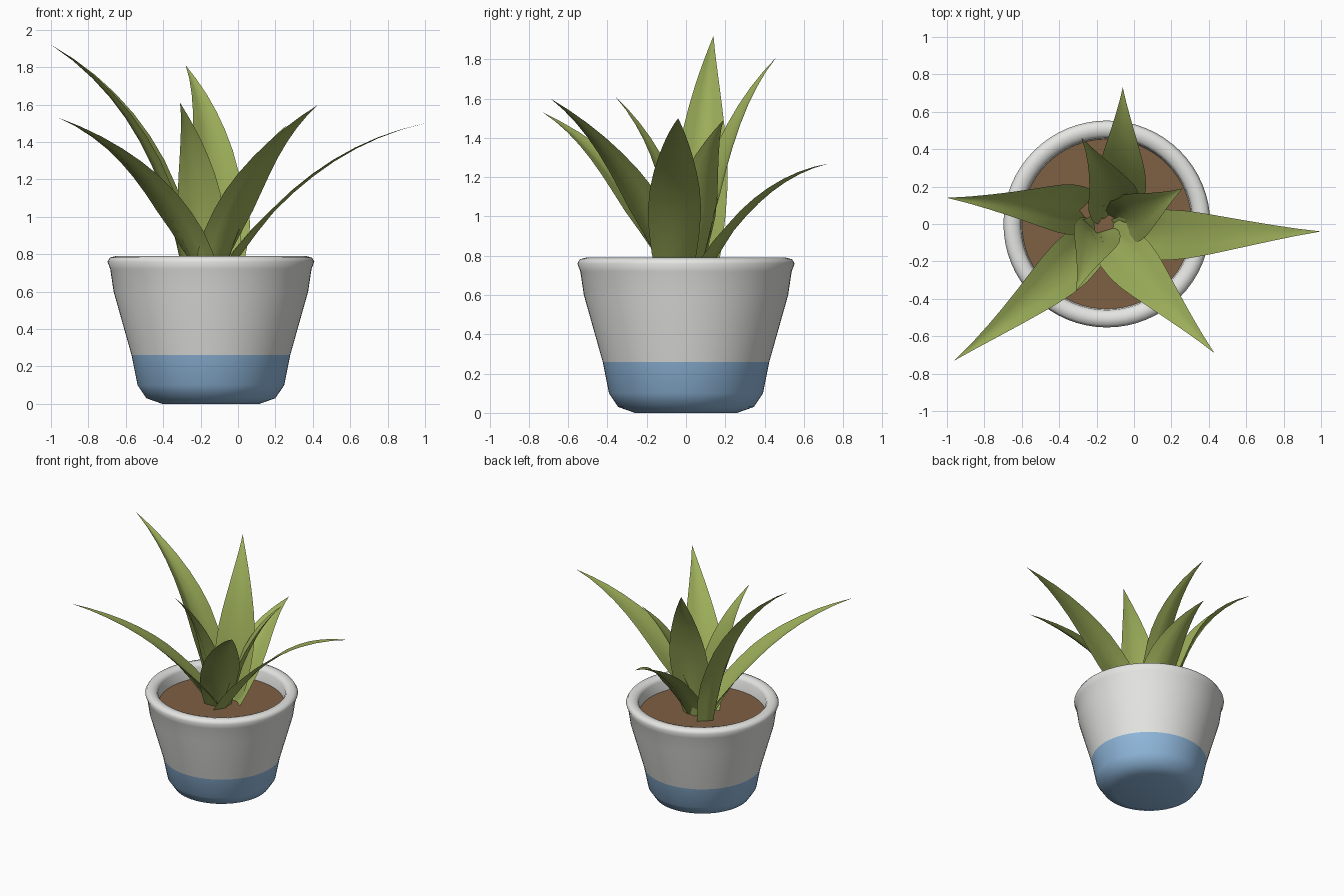
import bpy, bmesh, math
from mathutils import Vector

cube = bpy.data.objects.get("Cube")
if cube:
    bpy.data.objects.remove(cube)


def material(name, rgb):
    m = bpy.data.materials.new(name)
    m.use_nodes = True
    m.diffuse_color = (*rgb, 1)
    bsdf = m.node_tree.nodes["Principled BSDF"]
    bsdf.inputs["Base Color"].default_value = (*rgb, 1)
    bsdf.inputs["Roughness"].default_value = 0.7
    return m


white = material("glazed_white", (0.78, 0.78, 0.76))
blue = material("glazed_blue", (0.28, 0.48, 0.72))
brown = material("soil_brown", (0.21, 0.115, 0.055))
green = material("leaf_green", (0.33, 0.42, 0.1))

POT_X, SOIL_Z, BAND_Z = -0.145, 0.68, 0.26


def finish(name, bm, mats, angle=None):
    mesh = bpy.data.meshes.new(name)
    bm.to_mesh(mesh)
    bm.free()
    for m in mats:
        mesh.materials.append(m)
    obj = bpy.data.objects.new(name, mesh)
    bpy.context.collection.objects.link(obj)
    bpy.ops.object.select_all(action='DESELECT')
    obj.select_set(True)
    bpy.context.view_layer.objects.active = obj
    if angle:
        bpy.ops.object.shade_smooth_by_angle(angle=math.radians(angle))
    else:
        bpy.ops.object.shade_smooth()


def lathe(name, profile, mats, steps=64):
    """Spin a (radius, height) profile about the pot axis."""
    bm = bmesh.new()
    verts = [bm.verts.new((POT_X + r, 0, z)) for r, z in profile]
    edges = [bm.edges.new(pair) for pair in zip(verts, verts[1:])]
    bmesh.ops.spin(bm, geom=verts + edges, cent=(POT_X, 0, 0), axis=(0, 0, 1),
                   angle=math.tau, steps=steps, use_merge=True)
    bmesh.ops.remove_doubles(bm, verts=bm.verts, dist=0.0005)
    bmesh.ops.recalc_face_normals(bm, faces=bm.faces)
    for f in bm.faces:  # dipped band around the foot
        f.material_index = int(f.calc_center_median().z < BAND_Z)
    finish(name, bm, mats, 60)


# Pot: outer wall, rolled rim and inner wall down to a floor below the soil
lathe("pot", [(0, 0), (0.26, 0), (0.345, 0.03), (0.392, 0.1), (0.424, BAND_Z),
              (0.52, 0.6), (0.538, 0.72), (0.553, 0.76), (0.54, 0.782),
              (0.51, 0.79), (0.475, 0.782), (0.46, 0.76), (0.45, 0.62), (0, 0.62)],
      [white, blue])

# Soil disc
bm = bmesh.new()
bmesh.ops.create_circle(bm, cap_ends=True, segments=64, radius=0.455)
bmesh.ops.translate(bm, verts=bm.verts, vec=(POT_X, 0, SOIL_Z))
finish("soil", bm, [brown])

# Half widths along a leaf, from base to tip
WIDTHS = [0.085, 0.115, 0.13, 0.135, 0.127, 0.109, 0.087, 0.064, 0.041, 0.019, 0]


def leaf(name, base, bend, tip, scale=1.0, fold=0.3):
    """Curved blade with a shallow fold along its middle, deeper at the base."""
    a, b, c = Vector(base), Vector(bend), Vector(tip)
    side = Vector((a.y - c.y, c.x - a.x, 0)).normalized()
    bm = bmesh.new()
    rows = []
    for i, w in enumerate(WIDTHS):
        t = i / (len(WIDTHS) - 1)
        p = a * (1 - t) ** 2 + b * 2 * t * (1 - t) + c * t * t
        tangent = ((b - a) * (1 - t) + (c - b) * t).normalized()
        inward = tangent.cross(side)
        cup = w * (fold + 0.4 * max(0, 1 - t / 0.3))
        across = [0] if w == 0 else [-1, -0.5, 0, 0.5, 1]
        rows.append([bm.verts.new(p + side * (u * w * scale) + inward * (cup * (abs(u) - 0.5)))
                     for u in across])
    for lo, hi in zip(rows, rows[1:]):
        for j in range(4):
            top = [hi[j + 1], hi[j]] if len(hi) > 1 else [hi[0]]
            bm.faces.new([lo[j], lo[j + 1]] + top)
    finish(name, bm, [green])


# Leaves: base, bend and tip points
leaf("leaf_left", (-0.1, -0.06, 0.67), (0.35, -0.06, 1.36), (1, -0.04, 1.5), fold=0.12)
leaf("leaf_front_left", (-0.15, -0.05, 0.67), (0.05, -0.28, 1.31), (0.43, -0.69, 1.6), 1.05)
leaf("leaf_front", (-0.19, -0.02, 0.67), (-0.2, -0.07, 1.3), (-0.31, -0.36, 1.61), 0.95)
leaf("leaf_front_right", (-0.18, -0.03, 0.67), (-0.42, -0.33, 1.3), (-0.96, -0.73, 1.53))
leaf("leaf_right", (-0.25, 0.07, 0.67), (-0.38, 0.08, 1.54), (-1, 0.14, 1.92), fold=0.5)
leaf("leaf_back_tall", (-0.12, 0.06, 0.67), (-0.08, 0.16, 1.46), (-0.28, 0.46, 1.81), 1.05)
leaf("leaf_back_low", (-0.08, 0.05, 0.67), (-0.06, 0.33, 1.19), (-0.06, 0.73, 1.27))
leaf("leaf_back_left", (-0.1, 0, 0.67), (0.03, 0.05, 1.25), (0.26, 0.19, 1.49))
